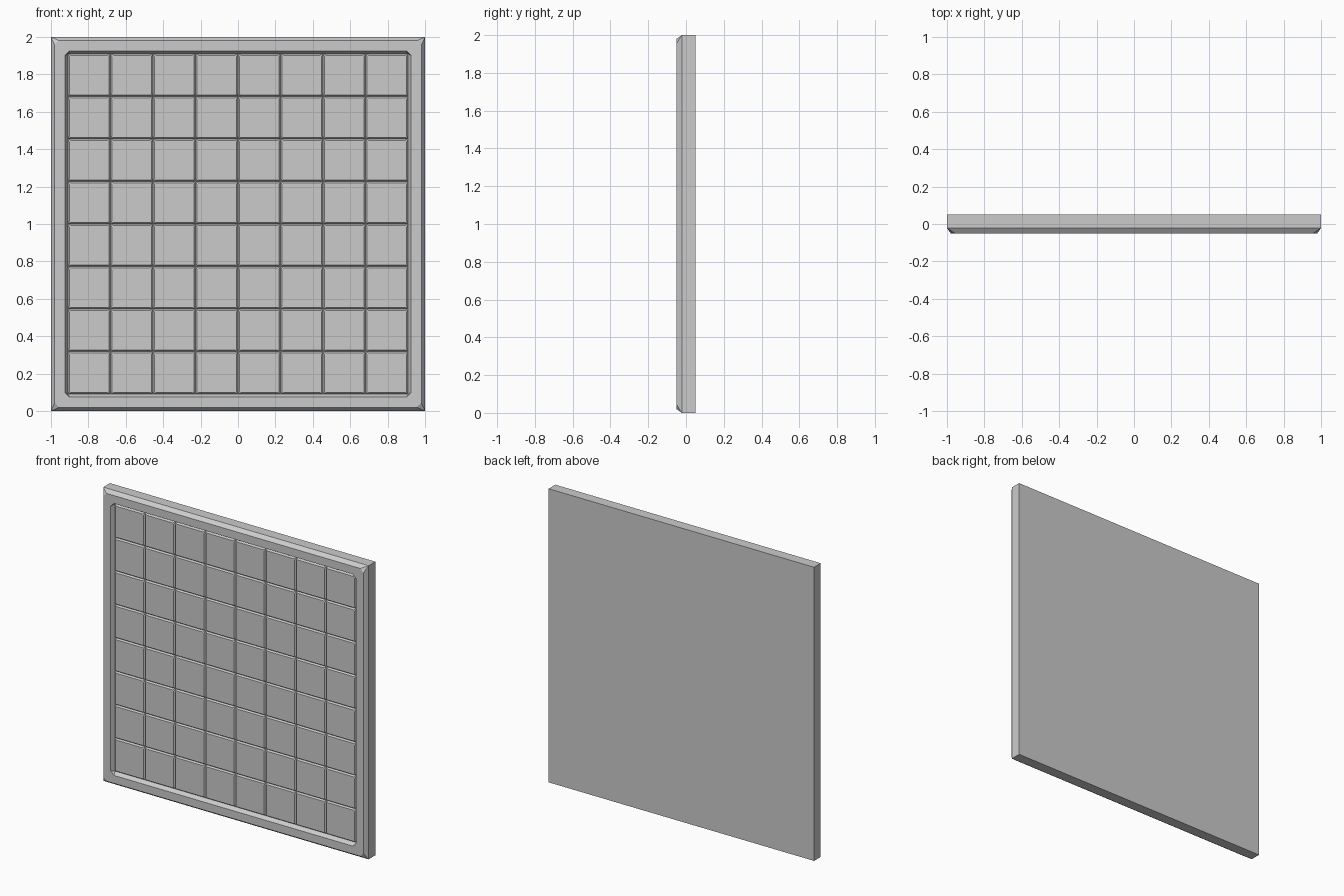
import bpy, bmesh

if "Cube" in bpy.data.objects:
    bpy.data.objects.remove(bpy.data.objects["Cube"])

PITCH = 0.2275      # tile spacing, 8 x 8 grid
N = 8
FLOOR = PITCH * N / 2
CZ = 1.0            # centre height


def ring(bm, cx, cz, half, y, cut=0.0):
    """Square loop with optional clipped corners, counter-clockwise from the front."""
    h, k = half, half - cut
    pts = [(-k, -h), (k, -h), (h, -k), (h, k), (k, h), (-k, h), (-h, k), (-h, -k)]
    return [bm.verts.new((cx + x, y, cz + z)) for x, z in pts]


def skin(bm, rings, back=False, front=False):
    """Join successive loops with faces, optionally capping the ends."""
    for a, b in zip(rings, rings[1:]):
        for i in range(8):
            j = (i + 1) % 8
            bm.faces.new((a[i], a[j], b[j], b[i]))
    if back:
        bm.faces.new(rings[0][::-1])
    if front:
        bm.faces.new(rings[-1])


def finish(bm, name):
    bmesh.ops.remove_doubles(bm, verts=bm.verts, dist=0.0002)
    me = bpy.data.meshes.new(name)
    bm.to_mesh(me)
    bm.free()
    bpy.context.collection.objects.link(bpy.data.objects.new(name, me))


# Panel frame: flat back, bevelled front rim, sloped recess
bm = bmesh.new()
profile = [(1.0, 0.05, 0), (1.0, -0.022, 0), (0.98, -0.05, 0.024),
           (0.926, -0.05, 0.026), (FLOOR, -0.022, 0)]
skin(bm, [ring(bm, 0, CZ, h, y, c) for h, y, c in profile], back=True)
finish(bm, "panel_frame")

# Tiles: bevelled pads whose touching bases form the grooves
bm = bmesh.new()
for i in range(N):
    for j in range(N):
        cx = -FLOOR + PITCH * (i + 0.5)
        cz = CZ - FLOOR + PITCH * (j + 0.5)
        skin(bm, [ring(bm, cx, cz, PITCH / 2, -0.022),
                  ring(bm, cx, cz, PITCH / 2 - 0.008, -0.032, 0.008)], front=True)
finish(bm, "tiles")
